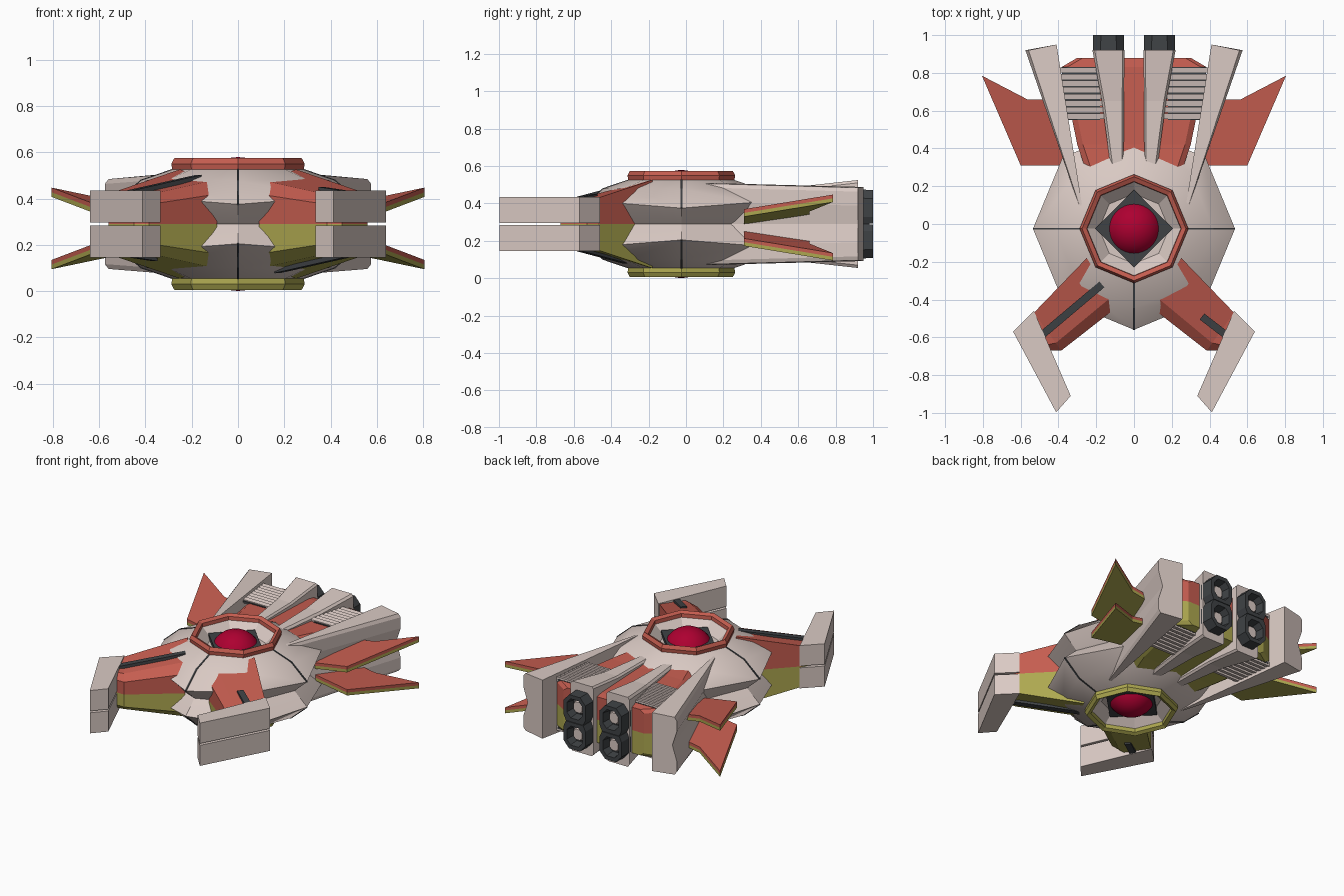
import bpy, bmesh, math
from mathutils import Vector

if "Cube" in bpy.data.objects:
    bpy.data.objects.remove(bpy.data.objects["Cube"])

MID = 0.29            # the ship is built as heights above / below this plane
CY = -0.025           # cockpit centre
SIDES, FLIPS = (1, -1), (1, -1)


def material(name, rgb):
    m = bpy.data.materials.new(name)
    m.diffuse_color = (*rgb, 1)
    m.use_nodes = True
    m.node_tree.nodes["Principled BSDF"].inputs["Base Color"].default_value = m.diffuse_color
    return m


PALE = material("pale_plating", (0.70, 0.59, 0.55))
RED = material("red_plating", (0.56, 0.11, 0.08))
OLIVE = material("olive_plating", (0.42, 0.39, 0.08))
DARK = material("dark_metal", (0.05, 0.055, 0.06))
GLASS = material("crimson_glass", (0.42, 0.0, 0.03))


def loft(name, sections, mat, sx=1, sz=1, smooth=False, closed=False):
    """Skin equal-length rings of (x, y, h) points; cap the ends or close the loop."""
    bm = bmesh.new()
    rings = [[bm.verts.new((sx * x, y, MID + sz * h)) for x, y, h in s] for s in sections]
    n = len(rings[0])
    pairs = list(zip(rings, rings[1:]))
    if closed:
        pairs.append((rings[-1], rings[0]))
    for a, b in pairs:
        for i in range(n):
            j = (i + 1) % n
            bm.faces.new((a[i], a[j], b[j], b[i]))
    if not closed:
        bm.faces.new(rings[0])
        bm.faces.new(rings[-1])
    bmesh.ops.recalc_face_normals(bm, faces=bm.faces)
    me = bpy.data.meshes.new(name)
    bm.to_mesh(me)
    bm.free()
    me.materials.append(mat)
    ob = bpy.data.objects.new(name, me)
    bpy.context.collection.objects.link(ob)
    if smooth:
        bpy.ops.object.select_all(action='DESELECT')
        ob.select_set(True)
        bpy.context.view_layer.objects.active = ob
        bpy.ops.object.shade_smooth_by_angle(angle=math.radians(28))
    return ob


def octagon(r, h, lift=0.0):
    """Flat octagon with corners on the axes; lift raises the diagonal corners."""
    return [(r * math.cos(i * math.pi / 4), CY + r * math.sin(i * math.pi / 4),
             h + lift * (i % 2)) for i in range(8)]


def strip(name, a, b, width, thick, mat, sx=1, sz=1):
    """Thin bar between two points."""
    a, b = Vector(a), Vector(b)
    side = (b - a).cross(Vector((0, 0, 1))).normalized() * width / 2
    up = Vector((0, 0, thick / 2))
    ring = lambda p: [p - side - up, p + side - up, p + side + up, p - side + up]
    return loft(name, [ring(a), ring(b)], mat, sx, sz)


for sz in FLIPS:
    tint = RED if sz > 0 else OLIVE
    tag = "upper" if sz > 0 else "lower"

    # Hull shell with its sunken cockpit bowl
    loft(f"{tag}_hull_shell",
         [octagon(.185, .19), octagon(.25, .25), octagon(.27, .24),
          octagon(.42, .188, .005), octagon(.535, .085, .03),
          octagon(.45, .008), octagon(.44, 0)], PALE, sz=sz, smooth=True)
    # Coloured collar round the cockpit
    loft(f"{tag}_collar",
         [octagon(.245, .22), octagon(.25, .272), octagon(.275, .284),
          octagon(.288, .26), octagon(.28, .21)], tint, sz=sz, closed=True)
    # Dark square seat and glass bubble
    loft(f"{tag}_bubble_seat",
         [[(r, CY, h), (0, CY + r, h), (-r, CY, h), (0, CY - r, h)]
          for r, h in ((.205, .17), (.205, .218))], DARK, sz=sz)
    bpy.ops.mesh.primitive_uv_sphere_add(segments=32, ring_count=16, radius=.155,
                                         location=(0, CY, MID + sz * .134))
    bubble = bpy.context.object
    bubble.name = f"{tag}_bubble"
    bubble.data.materials.append(GLASS)
    bpy.ops.object.shade_smooth()

    # Dark seams running over the shell to its tips
    for k, (dx, dy) in enumerate(((1, 0), (-1, 0), (0, -1))):
        pts = [(dx * r, CY + dy * r, h) for r, h in ((.285, .234), (.42, .188), (.536, .086))]
        for m in range(2):
            strip(f"{tag}_hull_seam_{k}_{m}", pts[m], pts[m + 1], .01, .006, DARK, sz=sz)

    # Rear body, half of it in each colour
    body = []
    for y, w, h in ((.18, .22, .2), (.42, .30, .178), (.83, .385, .165), (.88, .30, .155)):
        body.append([(-w, y, 0), (w, y, 0), (w, y, h - .02), (w - .03, y, h),
                     (-w + .03, y, h), (-w, y, h - .02)])
    loft(f"{tag}_rear_body", body, tint, sz=sz)

    for sx in SIDES:
        name = f"{tag}_{'right' if sx > 0 else 'left'}"

        # Forward arm, flaring wider and taller into the hull
        arm = []
        for (fx, fy), (bx, by), hf, hb in (((.09, -.44), (.25, -.18), .185, .236),
                                           ((.385, -.67), (.53, -.47), .12, .14),
                                           ((.45, -.67), (.56, -.53), .12, .135)):
            at = lambda t, h: (fx + (bx - fx) * t, fy + (by - fy) * t, h)
            arm.append([at(0, 0), at(0, hf * .7), at(.2, hf), at(1, hb), at(1, 0)])
        loft(f"{name}_arm", arm, tint, sx, sz)
        # Long inlay on one diagonal pair of arms, short one on the other
        start = (.17, -.32, .2) if sx * sz < 0 else (.36, -.49, .148)
        strip(f"{name}_arm_inlay", start, (.49, -.59, .128), .04, .024, DARK, sx, sz)

        # Claw slab at the arm's end
        plan = ((.64, -.57), (.53, -.46), (.335, -.91), (.412, -.997))
        loft(f"{name}_claw", [[(x, y, h) for x, y in plan] for h in (.006, .145)],
             PALE, sx, sz)

        # Swept fin: red above, olive below; the lower pair hangs further out
        fin = ((.36, .31), (.60, .31), (.805, .785), (.565, .66), (.40, .66))
        drop = 0 if sz > 0 else .038
        rise = lambda x, y: .024 + drop + .16 * (x - .38) + .095 * (y - .31)
        for layer, low, high in (("outer", 0, .02), ("inner", -.02, 0)):
            colour = RED if (layer == "outer") == (sz > 0) else OLIVE
            loft(f"{name}_fin_{layer}",
                 [[(x, y, rise(x, y) + d) for x, y in fin] for d in (low, high)],
                 colour, sx, sz)

        # Slatted vent between the nacelles
        strip(f"{name}_vent_bed", (.28, .55, .174), (.28, .83, .163), .2, .012, DARK, sx, sz)
        for k in range(8):
            y = .57 + k * .035
            h = .187 - (y - .55) * .045
            loft(f"{name}_vent_slat_{k}",
                 [[(x, y - .014, h - .025), (x, y + .014, h - .025),
                   (x, y + .014, h + .006), (x, y - .014, h)] for x in (.16, .40)],
                 PALE, sx, sz)

for sx in SIDES:
    side = "right" if sx > 0 else "left"

    # Outer nacelle: tall wedge with a waisted outer face
    outer = []
    for y, yo, xi, xo, h in ((.08, .10, .272, .292, .22), (.95, .92, .41, .575, .198)):
        w = xo - xi
        top = [(xi, y, h), (xo - w * .1, yo, h - .004), (xo, yo, h - .025), (xo, yo, h * .5)]
        waist = (xo - w * .2, yo, 0)
        outer.append(top + [waist] + [(x, yy, -z) for x, yy, z in reversed(top)])
    loft(f"{side}_outer_nacelle", outer, PALE, sx)

    # Inner nacelle: widening housing in front of the exhausts
    inner = []
    for y, xi, xo, h in ((.31, .055, .125, .2), (.65, .053, .17, .205), (.92, .05, .22, .235)):
        top = [(xi, y, h - .012), (xi + .01, y, h), (xo - .012, y, h), (xo, y, h - .015)]
        inner.append(top + [(x, yy, -z) for x, yy, z in reversed(top)])
    loft(f"{side}_inner_nacelle", inner, PALE, sx)

    # Pair of stacked exhausts sharing one tall frame
    hole = ((1, .5), (.5, 1), (-.5, 1), (-1, .5), (-1, -.5), (-.5, -1), (.5, -1), (1, -.5))
    frame = hole[:4] + ((-1, -.6), (-.8, -1), (.8, -1), (1, -.6))
    for sz in FLIPS:
        tag = "upper" if sz > 0 else "lower"

        def nozzle(shape, s, y):
            return [(.135 + .083 * s * c, y, .092 + .092 * s * d) for c, d in shape]
        loft(f"{side}_{tag}_exhaust",
             [nozzle(frame, 1, .90), nozzle(frame, 1, .93), nozzle(frame, .98, 1.0),
              nozzle(hole, .7, 1.0), nozzle(hole, .6, .94)], DARK, sx, sz)
        loft(f"{side}_{tag}_exhaust_core",
             [nozzle(hole, .5, .935), nozzle(hole, .38, .965)], PALE, sx, sz)
